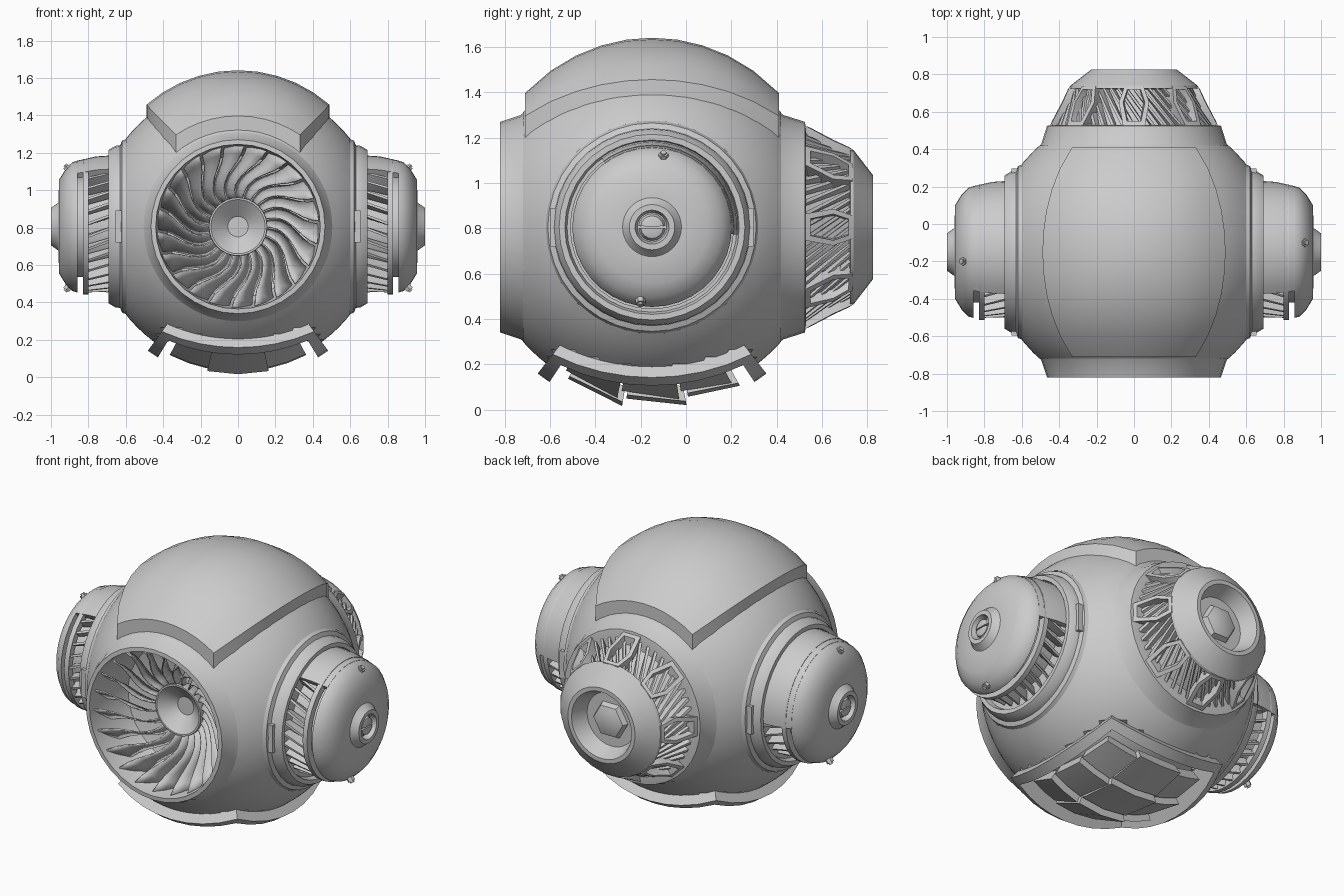
import bpy, bmesh
from math import sin, cos, tan, pi, sqrt, radians
from mathutils import Vector

if "Cube" in bpy.data.objects:
    bpy.data.objects.remove(bpy.data.objects["Cube"])

C = Vector((0, -0.15, 0.805))      # centre of the ball
FRAMES = {'x': ((1, 0, 0), (0, 1, 0), (0, 0, 1)), 'y': ((0, 1, 0), (1, 0, 0), (0, 0, 1))}


def polar(axis, r, a, h):
    n, e1, e2 = (Vector(v) for v in FRAMES[axis])
    return C + n * h + e1 * (r * cos(a)) + e2 * (r * sin(a))


def finish(name, bm, mirror=False, angle=32, thick=0):
    bmesh.ops.remove_doubles(bm, verts=bm.verts, dist=0.0004)
    bmesh.ops.recalc_face_normals(bm, faces=bm.faces)
    me = bpy.data.meshes.new(name)
    bm.to_mesh(me)
    bm.free()
    ob = bpy.data.objects.new(name, me)
    bpy.context.collection.objects.link(ob)
    bpy.ops.object.select_all(action='DESELECT')
    ob.select_set(True)
    bpy.context.view_layer.objects.active = ob
    bpy.ops.object.shade_smooth_by_angle(angle=radians(angle))
    if thick:
        m = ob.modifiers.new('Thickness', 'SOLIDIFY')
        m.thickness, m.offset = thick, 0
    if mirror:
        ob.modifiers.new('Mirror', 'MIRROR').use_mirror_merge = False
    return ob


def add_grid(bm, rows, wrap_rows=False, wrap_cols=False):
    vs = [[bm.verts.new(p) for p in row] for row in rows]
    R, K = len(vs), len(vs[0])
    for i in range(R if wrap_rows else R - 1):
        for j in range(K if wrap_cols else K - 1):
            i2, j2 = (i + 1) % R, (j + 1) % K
            bm.faces.new((vs[i][j], vs[i2][j], vs[i2][j2], vs[i][j2]))
    return vs


def revolve(name, axis, prof, n=32, a0=None, a1=None, mirror=False, closed=False):
    bm = bmesh.new()
    full = a0 is None
    angs = [2 * pi * i / n for i in range(n)] if full else [a0 + (a1 - a0) * i / n for i in range(n + 1)]
    vs = add_grid(bm, [[polar(axis, max(r, 1e-5), a, h) for r, h in prof] for a in angs], full, closed)
    if not full and closed:
        bm.faces.new(vs[0])
        bm.faces.new(vs[-1])
    return finish(name, bm, mirror)


def blocks(name, sets, mirror=False):
    bm = bmesh.new()
    for pts in sets:
        bmesh.ops.convex_hull(bm, input=[bm.verts.new(p) for p in pts])
    me = finish(name, bm, mirror)
    return me


# --- ball body, opened for front, back and side fittings, sunk under the belly grille
bm = bmesh.new()
bmesh.ops.create_uvsphere(bm, u_segments=64, v_segments=48, radius=0.762)
for n, d in (((0, 1, 0), .57), ((0, -1, 0), .57), ((1, 0, 0), .6), ((-1, 0, 0), .6)):
    bmesh.ops.bisect_plane(bm, geom=bm.verts[:] + bm.edges[:] + bm.faces[:],
                           plane_co=Vector(n) * d, plane_no=n, clear_outer=True)
for v in bm.verts:
    if v.co.z < 0 and abs(v.co.x) < tan(radians(33)) * -v.co.z and abs(v.co.y) < tan(radians(35)) * -v.co.z:
        v.co *= 0.9
bmesh.ops.translate(bm, verts=bm.verts, vec=C)
finish('body_shell', bm)

# --- raised top plate
def plate_point(u, v, r):
    y = 0.56 * v
    x = sqrt(0.76 ** 2 - y * y) * sin(0.70 * u)
    return C + Vector((x, y, sqrt(r * r - x * x - y * y)))

N = 10
lin = [-1 + 2 * i / N for i in range(N + 1)]
rows = []
for i in range(-1, N + 2):
    v = lin[min(max(i, 0), N)]
    row = []
    for j in range(-1, N + 2):
        u = lin[min(max(j, 0), N)]
        skirt = i in (-1, N + 1) or j in (-1, N + 1)
        row.append(plate_point(u, v, 0.735 if skirt else 0.836 - 0.021 * max(u * u, v * v)))
    rows.append(row)
bm = bmesh.new()
add_grid(bm, rows)
finish('top_plate', bm, angle=35)

# --- belly grille: frame and stepped slats on a spherical patch
def belly(s, t, r):
    return C + Vector((tan(radians(s)), tan(radians(t)), -1)).normalized() * r

def frame_loop(s, t, r, n=8):
    corners = [(-s, -t), (s, -t), (s, t), (-s, t)]
    return [belly(a[0] + (b[0] - a[0]) * i / n, a[1] + (b[1] - a[1]) * i / n, r)
            for a, b in zip(corners, corners[1:] + corners[:1]) for i in range(n)]

bm = bmesh.new()
add_grid(bm, [frame_loop(36, 38, .72), frame_loop(36, 38, .82), frame_loop(31.5, 33.5, .82),
              frame_loop(31.5, 33.5, .67)], True, True)
finish('belly_frame', bm)

slats = []
for t0, t1 in ((-29, -9.5), (-8.5, 11), (12, 29)):
    for s0, s1, dt in ((-28, -12, -2), (-12, 12, 0), (12, 28, -2)):
        drop = 0.015 if dt else 0
        slats.append([belly(s, t + dt, r - drop) for s in (s0, (s0 + s1) / 2, s1)
                      for t, r in ((t0, .70), (t0, .765), (t1, .80), (t1, .73))])
blocks('belly_slats', slats)

# --- front intake: collar with bowl, hub dish and swept blades
revolve('intake_collar', 'y', [(.535, -.53), (.495, -.58), (.465, -.67), (.44, -.672), (.425, -.5),
                               (.38, -.38), (.16, -.32), (0, -.32)], 36)
revolve('intake_hub', 'y', [(.12, -.32), (.157, -.42), (.155, -.435), (.145, -.435),
                            (.055, -.36), (0, -.36)], 32)
bm = bmesh.new()
for k in range(22):
    rows = []
    for i in range(8):
        t = i / 7
        a = 2 * pi * k / 22 - 0.5 * t + 0.06 * sin(2 * pi * t)
        y = -.42 - .22 * t ** 1.2
        rows.append([polar('y', .145 + .287 * t, a + .24 * f, y + .13 * f) for f in (0, .4, 1)])
    add_grid(bm, rows)
finish('intake_blades', bm, thick=0.008)

# --- rear exhaust: collar and core, ribs, hexagonal ports, nozzle
def cone_r(h):
    return .45 - (h - .68) * .5

revolve('exhaust_collar', 'y', [(.535, .53), (.495, .58), (.465, .675), (.43, .68), (.37, .68),
                                (.27, .88)], 36)
ribs = []
for k in range(48):
    a = 2 * pi * k / 48
    ribs.append([polar('y', cone_r(h) - d, a + tw + w, h) for h, tw in ((.67, 0), (.885, .42))
                 for d in (.03, .07) for w in (-.022, .022)])
blocks('exhaust_ribs', ribs)

hexa = [(.675, .13), (.80, .21), (.885, .15), (.885, -.15), (.80, -.21), (.675, -.13)]
inner = [(.70, .085), (.80, .15), (.868, .10), (.868, -.10), (.80, -.15), (.70, -.085)]
bm = bmesh.new()
for k in range(8):
    a = pi * k / 4
    vs = add_grid(bm, [[polar('y', cone_r(h) - d, a + da, h) for h, da in ring]
                       for ring, d in ((hexa, .07), (hexa, 0), (inner, 0), (inner, .05))], False, True)
    bm.faces.new(vs[3])
finish('exhaust_ports', bm)
revolve('exhaust_nozzle', 'y', [(.27, .87), (.345, .875), (.34, .89), (.23, .975), (.205, .975),
                                (.165, .88), (0, .88)], 32)
revolve('nozzle_plug', 'y', [(.12, .87), (.10, .91), (.06, .925), (0, .925)], 6)

# --- side pods (right side built, left mirrored)
revolve('pod_collar', 'x', [(.475, .58), (.46, .62), (.435, .63), (.432, .655), (.41, .692),
                            (.385, .692), (.375, .66), (0, .66)], 36, mirror=True)
revolve('pod_core', 'x', [(.27, .65), (.27, .87)], 32, mirror=True)
revolve('pod_cage_ring', 'x', [(.32, .80), (.362, .80), (.362, .83), (.32, .83)], 36,
        mirror=True, closed=True)
revolve('pod_cap', 'x', [(0, .858), (.352, .858), (.345, .885), (.31, .92), (.25, .957), (.13, .96),
                         (.125, .965), (.10, 1.0), (.075, 1.0), (.065, .965), (0, .965)], 36, mirror=True)
revolve('pod_guard', 'x', [(.345, .66), (.382, .66), (.375, .76), (.352, .862), (.32, .862)], 18,
        radians(-5), radians(126), mirror=True, closed=True)

cage = []
for k in range(32):
    a = 2 * pi * k / 32
    cage.append([polar('x', r, a + tw + w, h) for h, tw in ((.66, 0), (.81, .16))
                 for r in (.29, .352) for w in (-.02, .02)])
blocks('pod_cage_ribs', cage, mirror=True)

# slotted screw in each pod hub, cap bolts and collar latches
blocks('hub_screw', [[polar('x', r, a + o, h) for r, h in ((.062, .96), (.05, .988), (.03, .994))
                      for a in [.12 + (pi - .24) * i / 8 for i in range(9)]] for o in (0, pi)], mirror=True)
bolts = []
for side in (1, -1):
    for y, z in ((.05, .305), (-.05, -.32)):
        for d0, d1, w in ((-.02, .022, .022), (.02, .032, .013)):
            nrm = Vector((.6, 0, .8 if z > 0 else -.8))
            e1, e2 = Vector((0, 1, 0)), nrm.cross(Vector((0, 1, 0)))
            pts = [Vector((.905, y, z)) + nrm * d + e1 * (w * cos(i * pi / 3)) + e2 * (w * sin(i * pi / 3))
                   for d in (d0, d1) for i in range(6)]
            bolts.append([C + Vector((p.x * side, p.y * side, p.z)) for p in pts])
blocks('cap_bolts', bolts)
blocks('collar_latches', [[C + Vector((x, sy * y, z)) for x in (.60, .655) for y in (.40, .447)
                           for z in (-.085, .085)] for sy in (1, -1)], mirror=True)
